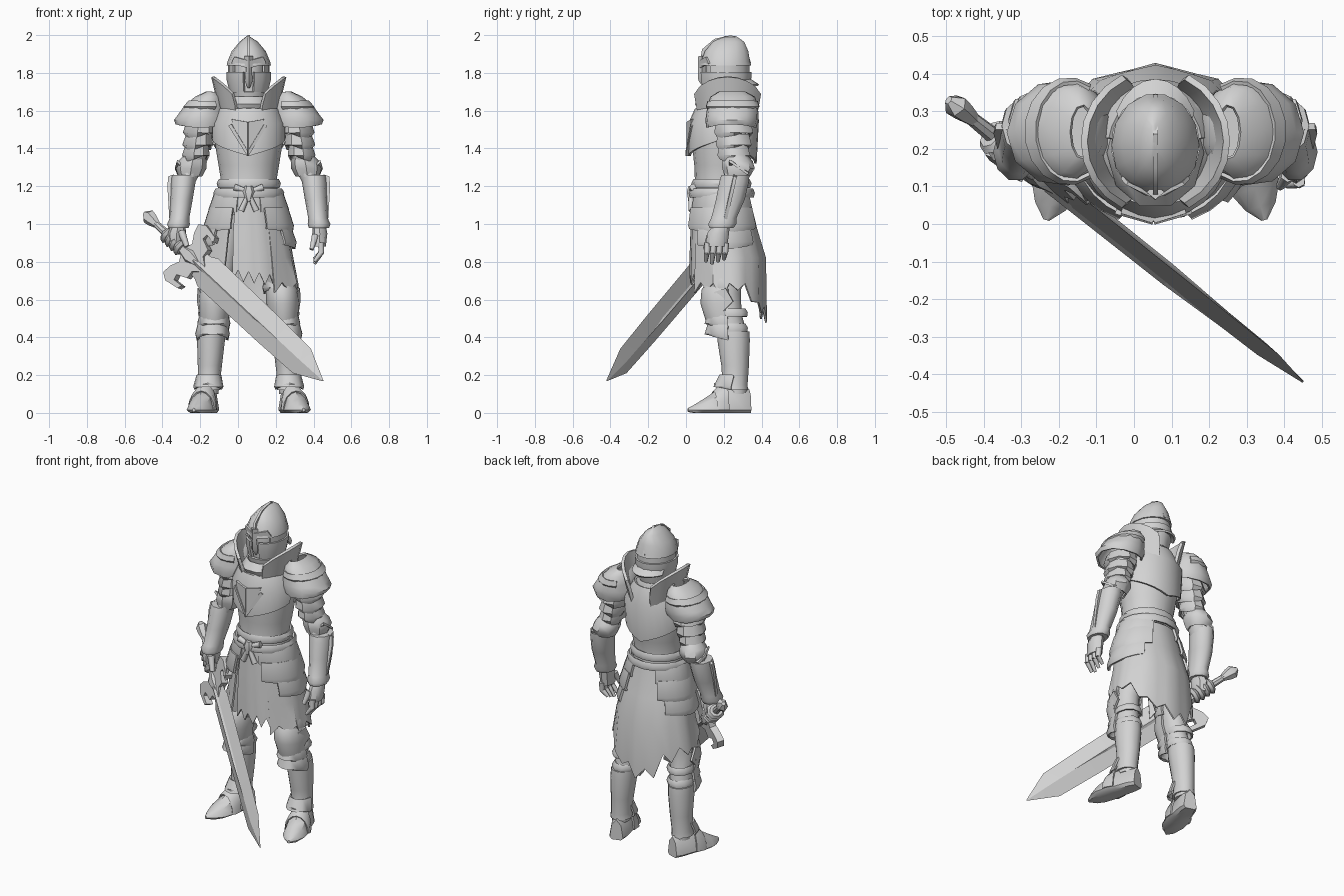
import bpy, bmesh, math, random
from mathutils import Matrix, Vector

random.seed(4)
CX = 0.057  # body centre line
steel = bpy.data.materials.new("light_grey_steel")
steel.diffuse_color = (0.65, 0.65, 0.65, 1)


def finish(name, bm, thick=0, angle=42):
    bmesh.ops.remove_doubles(bm, verts=bm.verts, dist=0.0005)
    bmesh.ops.recalc_face_normals(bm, faces=bm.faces)
    me = bpy.data.meshes.new(name)
    bm.to_mesh(me)
    bm.free()
    ob = bpy.data.objects.new(name, me)
    bpy.context.collection.objects.link(ob)
    me.materials.append(steel)
    bpy.ops.object.select_all(action='DESELECT')
    ob.select_set(True)
    bpy.context.view_layer.objects.active = ob
    if thick:
        m = ob.modifiers.new("thickness", 'SOLIDIFY')
        m.thickness, m.offset = thick, 0
        bpy.ops.object.modifier_apply(modifier=m.name)
    bpy.ops.object.shade_smooth_by_angle(angle=math.radians(angle))
    return ob


def shell(name, rows, n=12, a0=0, a1=360, thick=0, hem=None, ripple=0, mat=None, s=1, angle=42):
    """Stack of ellipse rows (x, y, z, rx, ry); part arcs make plates, hem shapes the last row."""
    bm = bmesh.new()
    closed = a1 - a0 >= 360
    cols = n if closed else n + 1
    grid = []
    for k, (x, y, z, rx, ry) in enumerate(rows):
        ring = []
        for i in range(cols):
            a = math.radians(a0 + (a1 - a0) * i / n)
            w = 1 + ripple * k * math.cos(i * 2.1)
            p = Vector((x + rx * w * math.cos(a), y + ry * w * math.sin(a), z))
            if hem and k == len(rows) - 1:
                p.z += hem(i / n)
            if mat:
                p = mat @ p
                p.z = max(p.z, 0)
            else:
                p.x = CX + s * p.x
            ring.append(bm.verts.new(p))
        grid.append(ring)
    for r, q in zip(grid, grid[1:]):
        for i in range(n):
            j = (i + 1) % cols
            bm.faces.new((r[i], r[j], q[j], q[i]))
    if closed and not thick:
        bm.faces.new(grid[0])
        bm.faces.new(grid[-1])
    return finish(name, bm, thick, angle)


def plate(name, pts, thick):
    bm = bmesh.new()
    bm.faces.new([bm.verts.new(p) for p in pts])
    return finish(name, bm, thick)


def rod(name, p, q, r1, r2, n=6):
    p, q = Vector(p), Vector(q)
    m = Matrix.Translation(p) @ (q - p).to_track_quat('Z', 'Y').to_matrix().to_4x4()
    shell(name, [(0, 0, 0, r1, r1), (0, 0, (q - p).length, r2, r2)], n, mat=m, angle=65)


def vee(h):
    return lambda u: -h * (1 - abs(2 * u - 1))


# head and helmet
shell("head", [(0, .2, 1.9, .08, .09), (0, .2, 1.82, .088, .1), (0, .195, 1.74, .075, .09), (0, .19, 1.6, .06, .08)], 10)
shell("helmet_crown", [(-.005, .235, 1.995, .006, .03), (0, .225, 1.965, .048, .085), (0, .215, 1.915, .09, .118),
                       (0, .21, 1.86, .113, .132), (0, .21, 1.84, .117, .138)], 14)
shell("helmet_eye_band", [(0, .21, 1.85, .104, .12), (0, .21, 1.795, .104, .12)], 12, -42, 222, .012)
shell("helmet_sides", [(0, .21, 1.805, .112, .13), (0, .21, 1.76, .11, .128), (0, .21, 1.675, .088, .108)],
      14, -76, 256, .014)
shell("helmet_neck_flare", [(0, .21, 1.765, .108, .125), (0, .215, 1.735, .115, .168)], 8, 30, 150, .012)
plate("helmet_comb", [(CX, y, z) for y, z in
      [(.072, 1.85), (.085, 1.925), (.15, 1.98), (.24, 2.0), (.31, 1.96), (.345, 1.85)]], .014)
shell("nose_guard", [(0, .085, 1.89, .024, .02), (0, .085, 1.82, .014, .022), (0, .085, 1.76, .022, .02),
                     (0, .1, 1.72, .006, .006)], 4)
for s in (1, -1):
    plate("brow_plate", [(CX + s * x, y, z) for x, y, z in
          [(.0, .072, 1.825), (.0, .072, 1.865), (.075, .108, 1.885), (.09, .124, 1.85)]], .01)

# torso
shell("gorget", [(0, .205, 1.7, .1, .115), (0, .205, 1.665, .092, .108), (0, .2, 1.61, .125, .14), (0, .2, 1.56, .16, .16)], 14, thick=.014)
shell("collar_scarf", [(0, .2, 1.67, .102, .118), (0, .19, 1.635, .122, .142), (0, .2, 1.595, .118, .13)], 10, thick=.016)
shell("cuirass", [(0, .22, 1.66, .09, .1), (0, .215, 1.61, .158, .145), (0, .2, 1.52, .184, .168), (0, .195, 1.42, .178, .163),
                  (0, .192, 1.31, .16, .148), (0, .185, 1.23, .147, .138), (0, .185, 1.15, .155, .145)], 16)
shell("breast_plate", [(0, .205, 1.61, .156, .152), (0, .196, 1.53, .19, .178), (0, .192, 1.44, .187, .173)], 12, 188, 352, .012, vee(.08))
shell("back_plate", [(0, .21, 1.65, .12, .13), (0, .205, 1.55, .19, .175), (0, .2, 1.42, .185, .168)], 12, 8, 172, .012, vee(.1))
for s in (1, -1):
    # chest shield with a centre crease
    plate("chest_shield", [(CX - .005 + s * x, y, z) for x, y, z in [(0, .01, 1.54), (.085, .036, 1.555), (.062, .028, 1.47), (0, .01, 1.37)]], .016)
    plate("chest_rim", [(CX - .005 + s * x, y, z) for x, y, z in [(0, .008, 1.39), (0, .008, 1.36), (.1, .037, 1.52), (.085, .032, 1.53)]], .02)

# belts, buckle and knot
for z, g in ((1.215, 0), (1.165, .018)):
    shell("belt", [(0, .188, z + .02, .152 + g, .142 + g), (0, .188, z, .163 + g, .152 + g), (0, .188, z - .022, .156 + g, .146 + g)], 16, thick=.014)
shell("buckle", [(0, .026, 1.2, .02, .016), (0, .022, 1.17, .035, .02), (0, .026, 1.12, .012, .016)], 6)
for s in (1, -1):
    rod("belt_knot", (CX, .028, 1.17), (CX + s * .075, .038, 1.195), .012, .02)
    rod("knot_tail", (CX, .025, 1.16), (CX + s * .04, .03, 1.07), .012, .018)

# torn cloth
rag = [random.uniform(-.05, .05) + (.04 if i % 2 else -.03) for i in range(25)]
shell("torn_skirt", [(0, .19, 1.14, .168, .142), (0, .203, .97, .206, .168), (0, .222, .82, .234, .192), (0, .222, .68, .262, .195)],
      24, -60, 240, .01, lambda u: rag[round(u * 24)] - .15 * max(0, math.sin(math.pi * u)) ** 3 + .01, .012)
shell("front_tabard", [(0, .19, 1.14, .17, .15), (0, .2, .95, .2, .17), (.01, .21, .72, .23, .185)],
      8, 246, 303, .01, lambda u: (.04 if round(u * 8) % 2 else -.02) - .03 * u, .012)

for s in (1, -1):
    # hip plates
    for z, r, h, lo, hi in ((1.165, .176, .1, -72, 66), (1.085, .203, .11, -66, 62), (.99, .216, .1, -40, 50)):
        shell("hip_plate", [(0, .19, z, r, r - .028), (0, .194, z - h * .85, r + .03, r - .01),
                            (0, .194, z - h, r + .024, r - .016)], 9, lo, hi, .014, vee(.025), s=s)

    # shoulders
    shell("pauldron", [(.195, .245, 1.695, .03, .07), (.212, .247, 1.67, .068, .115), (.232, .247, 1.62, .106, .13),
                       (.246, .245, 1.575, .124, .134), (.252, .243, 1.55, .138, .136), (.254, .24, 1.53, .128, .128)], 11, thick=.012,
          hem=lambda u: -.02 * math.sin(2 * math.pi * u) ** 2, s=s)
    shell("pauldron_ridge", [(.222, .247, 1.65, .094, .13), (.23, .247, 1.622, .114, .139), (.232, .247, 1.61, .104, .128)], 11, -120, 120, .01, s=s)
    shell("neck_fin", [(0, .22, 1.55, .135, .16), (0, .22, 1.63, .155, .178), (0, .22, 1.69, .19, .19)], 8, -64, 64, .018,
          lambda u: .09 * math.sin(math.pi * u) ** .8, s=s)
    for z, d, r in ((1.54, .25, .087), (1.475, .262, .078), (1.42, .272, .07)):
        shell("arm_lame", [(d, .25, z, r - .014, r), (d + .006, .253, z - .055, r, r + .012),
                           (d + .006, .253, z - .068, r - .012, r)], 9, thick=.012, hem=lambda u: .018 * math.sin(12.6 * u), s=s)

    # arms
    shell("arm", [(.19, .24, 1.6, .07, .08), (.25, .25, 1.47, .06, .07), (.28, .26, 1.36, .052, .06), (.3, .268, 1.29, .055, .062),
                  (.345, .25, 1.2, .05, .06), (.37, .19, .98, .035, .042)], 10, s=s)
    shell("elbow_guard", [(.29, .268, 1.36, .05, .055), (.298, .272, 1.33, .07, .076), (.305, .278, 1.295, .075, .08),
                          (.31, .272, 1.255, .058, .062)], 8, thick=.012, s=s)
    plate("elbow_fin", [(CX + s * x, y, z) for x, y, z in
          [(.345, .23, 1.3), (.38, .23, 1.335), (.39, .28, 1.3), (.375, .33, 1.265), (.34, .33, 1.27)]], .014)
    shell("vambrace", [(.343, .262, 1.26, .066, .078), (.347, .255, 1.225, .066, .082), (.357, .235, 1.13, .06, .08),
                       (.367, .2, 1.03, .052, .07), (.372, .192, 1.0, .06, .078), (.372, .188, .98, .054, .068)], 10, s=s, angle=50)
    plate("vambrace_ridge", [(CX + s * x, y, z) for x, y, z in
          [(.395, .26, 1.26), (.425, .26, 1.25), (.43, .25, 1.2), (.42, .21, 1.03), (.4, .2, 1.0)]], .018)

    # legs
    shell("leg", [(.1, .2, 1.05, .1, .12), (.14, .2, .78, .085, .105), (.175, .2, .63, .074, .09), (.182, .22, .52, .066, .075),
                  (.2, .25, .4, .066, .08), (.206, .262, .25, .055, .064), (.212, .26, .1, .052, .062)], 12, s=s)
    shell("knee_cap", [(.17, .2, .69, .066, .085), (.176, .195, .65, .078, .106), (.18, .195, .58, .082, .112),
                       (.185, .205, .5, .07, .088)], 8, 175, 365, .014, vee(.03), s=s)
    plate("knee_fin", [(CX + s * x, y, z) for x, y, z in
          [(.25, .15, .64), (.266, .21, .66), (.268, .25, .59), (.26, .2, .54)]], .012)
    for z, d, g in ((.71, .165, .006), (.52, .185, .0), (.465, .192, .004)):
        shell("knee_lame", [(d, .205, z, .07 + g, .085), (d, .205, z - .045, .082 + g, .102), (d, .208, z - .06, .074 + g, .095)],
              8, 170, 370, .014, lambda u: .045 * (1 - abs(2 * u - 1)) - .02, s=s)
    for z in (.55, .47):
        shell("leg_strap", [(.188, .235, z, .066, .08), (.19, .24, z - .02, .074, .087), (.193, .243, z - .04, .068, .08)], 10, thick=.01, s=s)
    shell("greave", [(.198, .25, .43, .072, .085), (.2, .252, .385, .074, .086), (.206, .26, .25, .064, .073),
                     (.212, .26, .15, .058, .066), (.213, .255, .12, .064, .073)], 12, s=s, angle=50)
    shell("ankle_lame", [(.211, .255, .2, .06, .072), (.214, .24, .14, .074, .093), (.215, .24, .125, .068, .086)], 8, 180, 360, .012,
          lambda u: .03 * (1 - abs(2 * u - 1)), s=s)
    # armoured foot, rings run from heel to pointed toe
    f = Vector((s * .28, -.96, 0))
    m = Matrix.Translation((CX + s * .196, .335, .015)) @ Matrix(((.96, 0, f.x, 0), (s * .28, 0, f.y, 0), (0, 1, 0, 0), (0, 0, 0, 1)))
    shell("foot", [(0, 0, 0, .04, .11), (0, 0, .04, .053, .13), (0, 0, .12, .058, .145), (0, 0, .18, .068, .105),
                   (0, 0, .25, .066, .06), (0, 0, .3, .042, .03), (0, 0, .338, .008, .01)], 8, mat=m)
    shell("toe_lame", [(0, 0, .13, .062, .146), (0, 0, .18, .074, .113), (0, 0, .195, .067, .098)], 8, 0, 180, .01, mat=m)

# open left hand
hx = CX + .372
shell("left_palm", [(.372, .19, 1.0, .034, .042), (.376, .17, .95, .04, .058), (.374, .162, .88, .034, .056)], 8)
for i in range(4):
    y = .115 + .032 * i
    tip = .815 + .012 * abs(i - 1)
    rod("left_finger", (hx + .01, y, .9), (hx + .012, y - .004, .845), .018, .016)
    rod("left_fingertip", (hx + .012, y - .004, .85), (hx - .025, y - .01, tip - .025), .016, .01)
rod("left_thumb", (hx - .02, .13, .94), (hx - .04, .1, .865), .02, .012)

# sword frame: z runs from pommel to tip, x across the blade
pommel, tip = Vector((-.475, .315, 1.04)), Vector((.45, -.42, .17))
az = (tip - pommel).normalized()
ax = Vector((.195, -.065, .28))
ax = (ax - az * ax.dot(az)).normalized()
S = Matrix.Translation(pommel) @ Matrix((ax, az.cross(ax), az)).transposed().to_4x4()
L = (tip - pommel).length
shell("sword_blade", [(0, 0, .36, .06, .022), (0, 0, .46, .075, .024), (0, 0, .5, .094, .026), (0, 0, 1.0, .09, .024),
                      (0, 0, 1.29, .082, .02), (0, 0, L, .003, .003)], 4, mat=S, angle=10)
shell("blade_rib", [(0, 0, .4, .045, .032), (0, 0, .9, .035, .03), (0, 0, 1.26, .006, .018)], 4, mat=S, angle=10)
shell("sword_grip", [(0, 0, .04, .018, .018), (0, 0, .18, .023, .023), (0, 0, .34, .02, .02)], 8, mat=S)
shell("sword_pommel", [(0, 0, -.03, .012, .012), (0, 0, .0, .04, .032), (0, 0, .035, .034, .028), (0, 0, .08, .018, .018)], 6, mat=S)
half = [(0, .3), (.06, .33), (.11, .3), (.16, .29), (.185, .33), (.17, .42), (.145, .43), (.15, .37), (.12, .365), (.095, .43), (.05, .43)]
outline = half + [(0, .5)] + [(-x, z) for x, z in reversed(half[1:])]
plate("sword_guard", [S @ Vector((x, 0, z)) for x, z in outline], .042)
shell("guard_boss", [(0, 0, .29, .03, .025), (0, 0, .36, .05, .042), (0, 0, .46, .012, .02)], 6, mat=S)

# right fist around the grip
shell("right_palm", [(-.372, .195, 1.0, .036, .042), (-.382, .2, .95, .05, .058), (-.385, .2, .89, .04, .045)], 8)
for i in range(4):
    z = .15 + .036 * i
    shell("right_finger", [(0, 0, z, .036, .04), (0, 0, z + .017, .052, .053), (0, 0, z + .034, .036, .04)], 8, mat=S)
rod("right_thumb", (-.3, .16, .96), (-.27, .13, .88), .022, .014)
